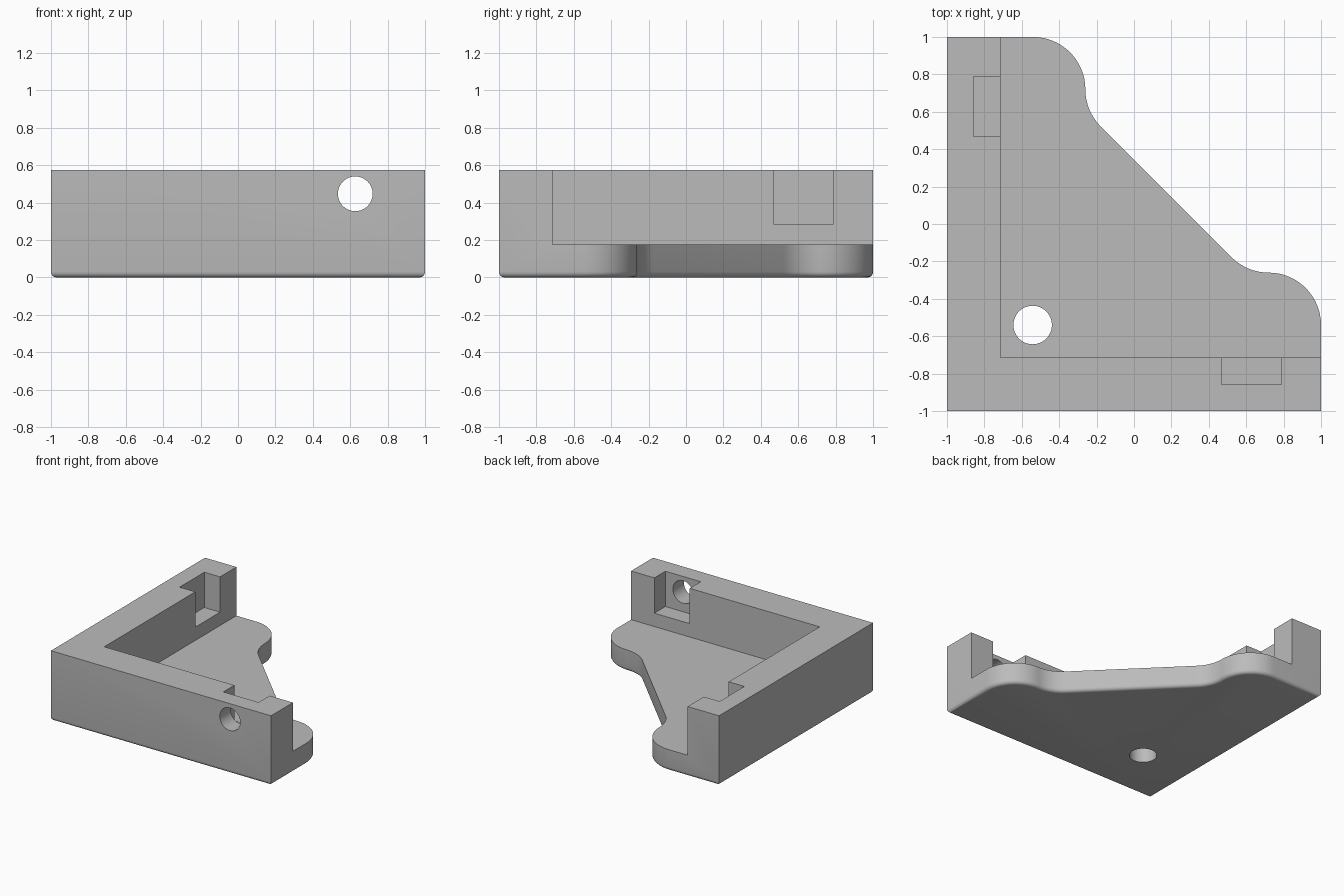
import bpy, bmesh
from math import pi, cos, sin, radians
from mathutils import Matrix

cube = bpy.data.objects.get("Cube")
if cube:
    bpy.data.objects.remove(cube, do_unlink=True)

HEIGHT, FLOOR, INNER = 0.575, 0.175, -0.715
EDGE = 0.03          # rounding of the underside rim
LOBE = 0.28          # radius of the outline curves

grey = bpy.data.materials.new("grey plastic")
grey.use_nodes = True
grey.diffuse_color = (0.5, 0.5, 0.5, 1)
grey.node_tree.nodes["Principled BSDF"].inputs["Base Color"].default_value = (0.5, 0.5, 0.5, 1)


def arc(cx, cy, start, end, steps=16):
    angles = [radians(start + (end - start) * i / steps) for i in range(steps + 1)]
    return [(cx + LOBE * cos(a), cy + LOBE * sin(a)) for a in angles]


def make_object(name, bm):
    bmesh.ops.recalc_face_normals(bm, faces=bm.faces)
    mesh = bpy.data.meshes.new(name)
    bm.to_mesh(mesh)
    bm.free()
    obj = bpy.data.objects.new(name, mesh)
    bpy.context.collection.objects.link(obj)
    mesh.materials.append(grey)
    return obj


def box(name, low, high):
    bm = bmesh.new()
    bmesh.ops.create_cube(bm, size=1)
    for v in bm.verts:
        v.co = [h if c > 0 else l for c, l, h in zip(v.co, low, high)]
    return make_object(name, bm)


def cylinder(name, centre, radius, length, axis="Z"):
    bm = bmesh.new()
    bmesh.ops.create_cone(bm, cap_ends=True, segments=48, radius1=radius, radius2=radius, depth=length)
    turn = {"X": Matrix.Rotation(pi / 2, 4, "Y"), "Y": Matrix.Rotation(pi / 2, 4, "X"), "Z": Matrix()}
    bm.transform(Matrix.Translation(centre) @ turn[axis])
    return make_object(name, bm)


# Block: half of the outline, mirrored across the diagonal, then extruded
half = arc(1 - LOBE, -1 + 0.46, 0, 90)
half = [(x, y) for x, y in half] + arc(1 - LOBE, 0.02, 270, 225)[1:]
outline = [(-1, -1), (1, -1)] + half + [(y, x) for x, y in reversed(half)] + [(-1, 1)]
bm = bmesh.new()
base = bm.faces.new([bm.verts.new((x, y, 0)) for x, y in outline])
top = bmesh.ops.extrude_face_region(bm, geom=[base], use_keep_orig=True)
bmesh.ops.translate(bm, vec=(0, 0, HEIGHT), verts=[g for g in top["geom"] if isinstance(g, bmesh.types.BMVert)])
bmesh.ops.recalc_face_normals(bm, faces=bm.faces)

# Rounded underside rim
rim = [e for e in bm.edges if all(v.co.z < 0.001 for v in e.verts)]
bmesh.ops.bevel(bm, geom=rim, offset=EDGE, offset_type="OFFSET", segments=5, profile=0.5, affect="EDGES")
bracket = make_object("corner_bracket", bm)

# Cutters: open tray, screw holes, and a nut pocket in each wall
cutters = [
    box("tray_cutter", (INNER, INNER, FLOOR), (1.5, 1.5, 1)),
    cylinder("floor_hole_cutter", (-0.542, -0.54, 0.1), 0.103, 0.5),
    box("left_wall_pocket_cutter", (-0.858, 0.467, 0.285), (-0.6, 0.788, 1)),
    box("front_wall_pocket_cutter", (0.467, -0.858, 0.285), (0.788, -0.6, 1)),
    cylinder("left_wall_hole_cutter", (-0.9, 0.627, 0.447), 0.093, 0.6, "X"),
    cylinder("front_wall_hole_cutter", (0.627, -0.9, 0.447), 0.093, 0.6, "Y"),
]
bpy.context.view_layer.objects.active = bracket
for cutter in cutters:
    cutter.hide_render = True
    cut = bracket.modifiers.new(cutter.name, "BOOLEAN")
    cut.operation = "DIFFERENCE"
    cut.solver = "EXACT"
    cut.object = cutter
    bpy.ops.object.modifier_apply(modifier=cut.name)
    bpy.data.objects.remove(cutter, do_unlink=True)

# Smooth curves, sharp corners
bpy.ops.object.select_all(action="DESELECT")
bracket.select_set(True)
bpy.ops.object.shade_smooth_by_angle(angle=radians(30))
